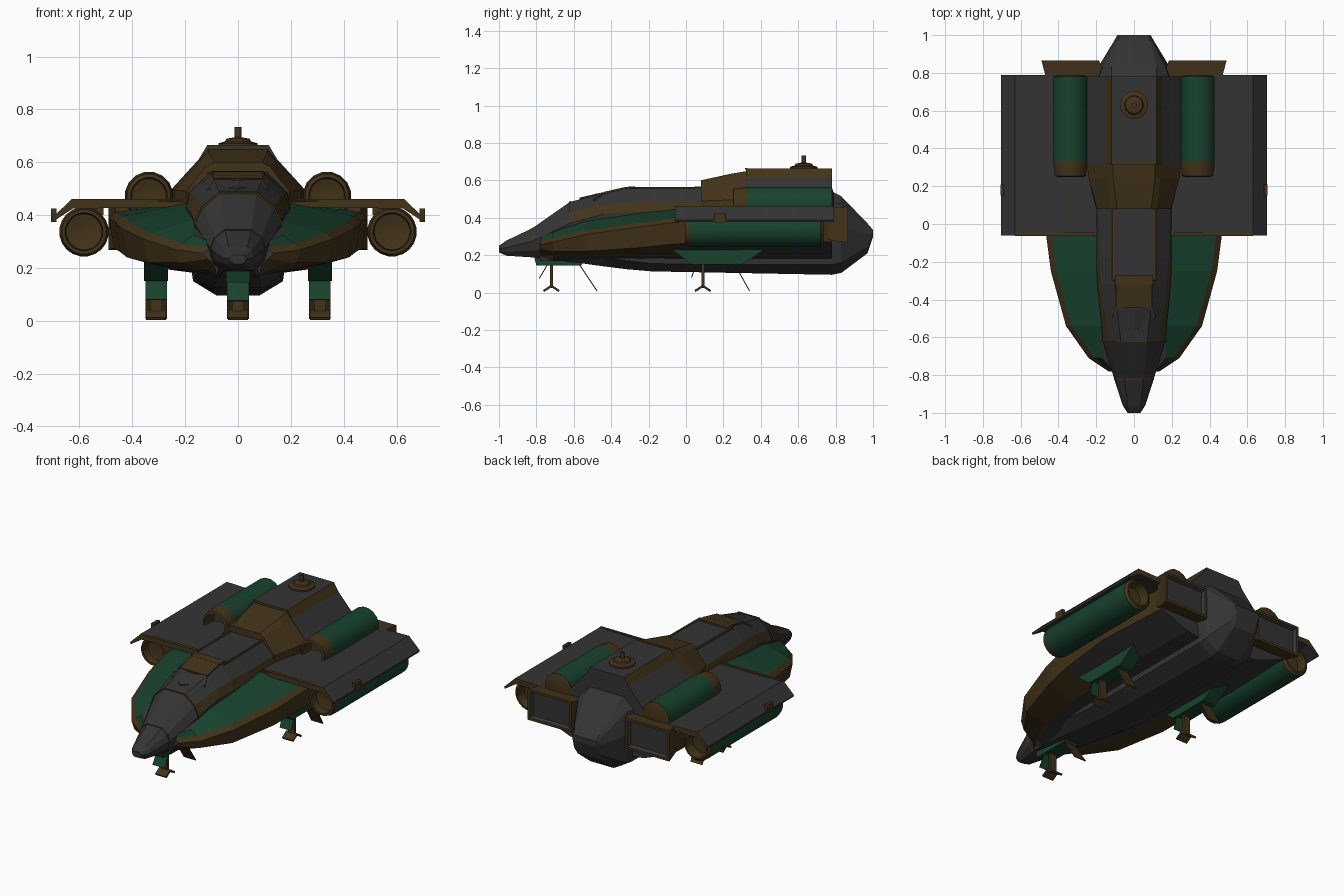
import bpy, bmesh, math
from mathutils import Vector

if "Cube" in bpy.data.objects:
    bpy.data.objects.remove(bpy.data.objects["Cube"])

def paint(name, col):
    m = bpy.data.materials.new(name)
    m.diffuse_color = (*col, 1)
    m.use_nodes = True
    m.node_tree.nodes["Principled BSDF"].inputs["Base Color"].default_value = m.diffuse_color
    return m

MATS = [paint("dark_grey", (.034, .034, .035)), paint("brown", (.055, .033, .010)),
        paint("green", (.009, .055, .027))]
GREY, BROWN, GREEN = 0, 1, 2

def build(name, verts, faces, cols, mirror=False):
    me = bpy.data.meshes.new(name)
    me.from_pydata(verts, [], faces)
    for m in MATS:
        me.materials.append(m)
    for p, c in zip(me.polygons, cols):
        p.material_index = c
    bm = bmesh.new()
    bm.from_mesh(me)
    bmesh.ops.remove_doubles(bm, verts=bm.verts, dist=1e-5)
    bmesh.ops.recalc_face_normals(bm, faces=bm.faces)
    bm.to_mesh(me)
    bm.free()
    ob = bpy.data.objects.new(name, me)
    bpy.context.collection.objects.link(ob)
    if mirror:
        ob.modifiers.new("Mirror", 'MIRROR').use_mirror_merge = False
    return ob

def loft(name, rings, color, mirror=False):
    """Skin closed rings; color(ring_index, side_index) picks the material, -1 is the end caps."""
    n = len(rings[0])
    verts = [v for r in rings for v in r]
    faces, cols = [], []
    for i in range(len(rings) - 1):
        for j in range(n):
            k = (j + 1) % n
            faces.append((i*n + j, i*n + k, (i+1)*n + k, (i+1)*n + j))
            cols.append(color(i, j))
    faces += [tuple(range(n)), tuple(range(len(verts) - n, len(verts)))]
    cols += [color(0, -1), color(len(rings) - 2, -1)]
    return build(name, verts, faces, cols, mirror)

def both(y, half):
    """Symmetric ring from right-half points listed top to bottom."""
    return [(x, y, z) for x, z in half] + [(-x, y, z) for x, z in reversed(half)]

def turn(name, profile, centre, colors, n=16, axis='Y', mirror=False):
    """Revolve (radius, distance) points around an axis."""
    cx, cy, cz = centre
    rings = []
    for r, d in profile:
        a = [(r*math.cos(t), r*math.sin(t)) for t in (2*math.pi*(k+.5)/n for k in range(n))]
        rings.append([(cx+u, cy+d, cz+v) if axis == 'Y' else (cx+u, cy+v, cz+d) for u, v in a])
    ob = loft(name, rings, lambda i, j: colors[i], mirror)
    ob.data.shade_smooth()
    bpy.context.view_layer.objects.active = ob
    ob.select_set(True)
    bpy.ops.object.shade_smooth_by_angle(angle=math.radians(30))
    ob.select_set(False)
    return ob

def slab(name, x, p, q, width, thick, col, mirror=False):
    """Flat plate running from p to q (y, z), centred on x."""
    d = Vector((0, q[0]-p[0], q[1]-p[1])).normalized()
    nrm = Vector((1, 0, 0)).cross(d) * thick / 2
    rings = [[tuple(Vector((x + s*width/2, y, z)) + t*nrm)
              for s, t in ((-1, -1), (1, -1), (1, 1), (-1, 1))] for y, z in (p, q)]
    return loft(name, rings, lambda i, j: col, mirror)

# Central fuselage, nose to tail: y, then top, shoulder, side, low, bottom
FUSE = [
    (-1.0, (.018, .25), (.026, .245), (.034, .235), (.026, .222), (.015, .215)),
    (-.96, (.035, .278), (.05, .265), (.06, .24), (.05, .215), (.03, .197)),
    (-.82, (.05, .345), (.088, .315), (.105, .275), (.09, .225), (.055, .188)),
    (-.62, (.07, .485), (.135, .43), (.165, .37), (.13, .22), (.075, .165)),
    (-.44, (.09, .53), (.16, .47), (.182, .42), (.15, .19), (.085, .14)),
    (-.32, (.10, .557), (.175, .48), (.195, .43), (.16, .17), (.09, .125)),
    (-.18, (.11, .56), (.185, .485), (.20, .43), (.165, .155), (.085, .113)),
    (.10, (.11, .56), (.19, .485), (.205, .43), (.17, .15), (.08, .108)),
    (.78, (.12, .54), (.185, .48), (.20, .36), (.17, .15), (.08, .095)),
    (.83, (.12, .515), (.165, .475), (.19, .35), (.165, .16), (.08, .105)),
    (.97, (.085, .37), (.095, .355), (.105, .31), (.095, .24), (.07, .21)),
    (1.0, (.08, .335), (.085, .33), (.088, .32), (.085, .31), (.075, .30))]
loft("fuselage", [both(s[0], s[1:]) for s in FUSE],
     lambda i, j: BROWN if 3 <= i <= 6 and j in (1, 7) else GREY)

# Brown seams round the nose
for k, y in enumerate((-.82, -.62)):
    s = [f for f in FUSE if f[0] == y][0][1:]
    grow = lambda dy, dz: both(y + dy, [(x*1.02, .29 + (z-.29)*1.01 + dz) for x, z in s])
    loft(f"nose_seam_{k+1}", [grow(-.006, 0), grow(.006, .002)], lambda i, j: BROWN)

# Cockpit windscreen, brow and deck trim
slab("windscreen_frame", 0, (-.44, .532), (-.32, .559), .19, .012, BROWN)
slab("cockpit_roof", 0, (-.32, .560), (-.27, .563), .20, .010, BROWN)
loft("window", [[(.012, -.415, .543), (.075, -.425, .541), (.06, -.335, .561), (.022, -.335, .561)],
                [(.012, -.415, .53), (.075, -.425, .53), (.06, -.335, .55), (.022, -.335, .55)]],
     lambda i, j: GREEN, True)
loft("cockpit_brow", [[(0, -.57, .507), (.115, -.49, .50), (.09, -.43, .537), (0, -.46, .533)],
                      [(0, -.57, .48), (.12, -.49, .46), (.09, -.43, .51), (0, -.46, .51)]],
     lambda i, j: GREY, True)
slab("deck_trim", .11, (-.30, .559), (.09, .562), .012, .008, BROWN, True)

# Side hulls: y, half width, inner top z, rim top z, rim bottom z
HULL = [(-.78, .135, .30, .265, .235), (-.71, .24, .325, .28, .22), (-.54, .36, .38, .32, .22),
        (-.25, .44, .43, .36, .24), (-.06, .465, .45, .385, .26), (.30, .49, .45, .40, .275),
        (.78, .47, .45, .40, .27)]
rings = []
for y, w, zi, zo, zl in HULL:
    pts = [(.08, zi), (min(.17, w*.8), zi), (w-.03, zo+.012), (w, zo-.01), (w-.02, zl),
           (w*.55, .195), (.08, .17)]
    rings.append([(x, y, z) for x, z in pts])
loft("side_hull", rings, lambda i, j: {0: GREY, 1: GREEN, 2: BROWN, 3: BROWN,
                                       4: BROWN if i < 4 else GREY}.get(j, GREY), True)

# Wings with drooped tips
WING = [(.19, .43), (.19, .45), (.63, .46), (.705, .388), (.70, .376), (.625, .425)]
loft("wing", [[(x, y, z) for x, z in WING] for y in (-.06, .79)],
     lambda i, j: BROWN if j == -1 else GREY, True)
slab("wing_front_trim", .42, (-.062, .457), (-.045, .458), .42, .008, BROWN, True)
slab("wing_tip_light", .697, (.15, .40), (.21, .40), .02, .05, BROWN, True)

# Collar and raised dorsal block
END = [(.25, .50), (.25, .42)]
loft("dorsal_collar", [both(.08, [(.09, .60), (.12, .585), (.195, .49), (.2, .42)]),
                       both(.24, [(.11, .635), (.14, .605), (.24, .495), (.24, .42)]),
                       both(.33, [(.113, .65), (.145, .61)] + END)], lambda i, j: BROWN)
loft("dorsal_block", [both(y, [(.118, .662), (.148, .612)] + END) for y in (.32, .78)],
     lambda i, j: BROWN if j in (0, 6) else GREY)
slab("block_front_trim", 0, (.315, .662), (.33, .662), .236, .006, BROWN)

# Turret on the block
turn("turret", [(.075, 0), (.075, .015), (.05, .022), (.045, .032), (.013, .038), (.013, .077)],
     (0, .63, .657), [BROWN]*5, axis='Z')

# Upper engines, hollow brown intakes
turn("upper_engine", [(.03, .34), (.066, .33), (.07, .25), (.084, .255), (.092, .32),
                      (.092, .33), (.092, .78), (.06, .79)],
     (.337, 0, .473), [BROWN]*5 + [GREEN, BROWN], mirror=True)

# Lower engines under the wings
turn("lower_engine", [(.03, .05), (.068, .04), (.072, -.005), (.085, -.005), (.094, .025),
                      (.094, .72), (.08, .735), (.07, .735), (.06, .68)],
     (.583, 0, .337), [BROWN]*4 + [GREEN] + [BROWN]*3, n=20, mirror=True)
slab("engine_pylon", .56, (.05, .42), (.70, .42), .10, .04, BROWN, True)

# Rear exhaust boxes
def rect(y, x0, x1, z0, z1):
    return [(x0, y, z0), (x1, y, z0), (x1, y, z1), (x0, y, z1)]
loft("exhaust_box", [rect(.76, .16, .465, .285, .45), rect(.79, .16, .47, .275, .455),
                     rect(.865, .185, .49, .268, .46), rect(.865, .20, .475, .283, .445),
                     rect(.845, .21, .465, .293, .435)],
     lambda i, j: GREY if i == 3 else BROWN, True)

# Landing gear: pod, doors, strut and split foot
def gear(tag, x, y, pod, short, long_door):
    m = x > 0
    y0, y1, y2, y3, ztop, zbot = pod
    loft(tag + "_gear_pod", [[(x+s*.045, a, b) for a, b in
         ((y0, ztop), (y1, zbot), (y2, zbot), (y3, ztop))] for s in (-1, 1)],
         lambda i, j: GREEN, m)
    slab(tag + "_gear_front_door", x, *short, .082, .005, GREEN, m)
    slab(tag + "_gear_rear_door", x, *long_door, .082, .005, BROWN, m)
    slab(tag + "_gear_strut", x, (y, zbot + .02), (y, .025), .045, .016, BROWN, m)
    for side, s in (("front", -1), ("rear", 1)):
        slab(f"{tag}_{side}_foot", x, (y, .035), (y + s*.042, .008), .075, .012, BROWN, m)

gear("nose", 0, -.72, (-.815, -.80, -.56, -.53, .20, .145),
     ((-.74, .15), (-.785, .075)), ((-.57, .15), (-.475, .008)))
gear("side", .31, .09, (-.10, .03, .30, .45, .25, .15),
     ((.055, .16), (.03, .08)), ((.25, .17), (.34, .008)))
